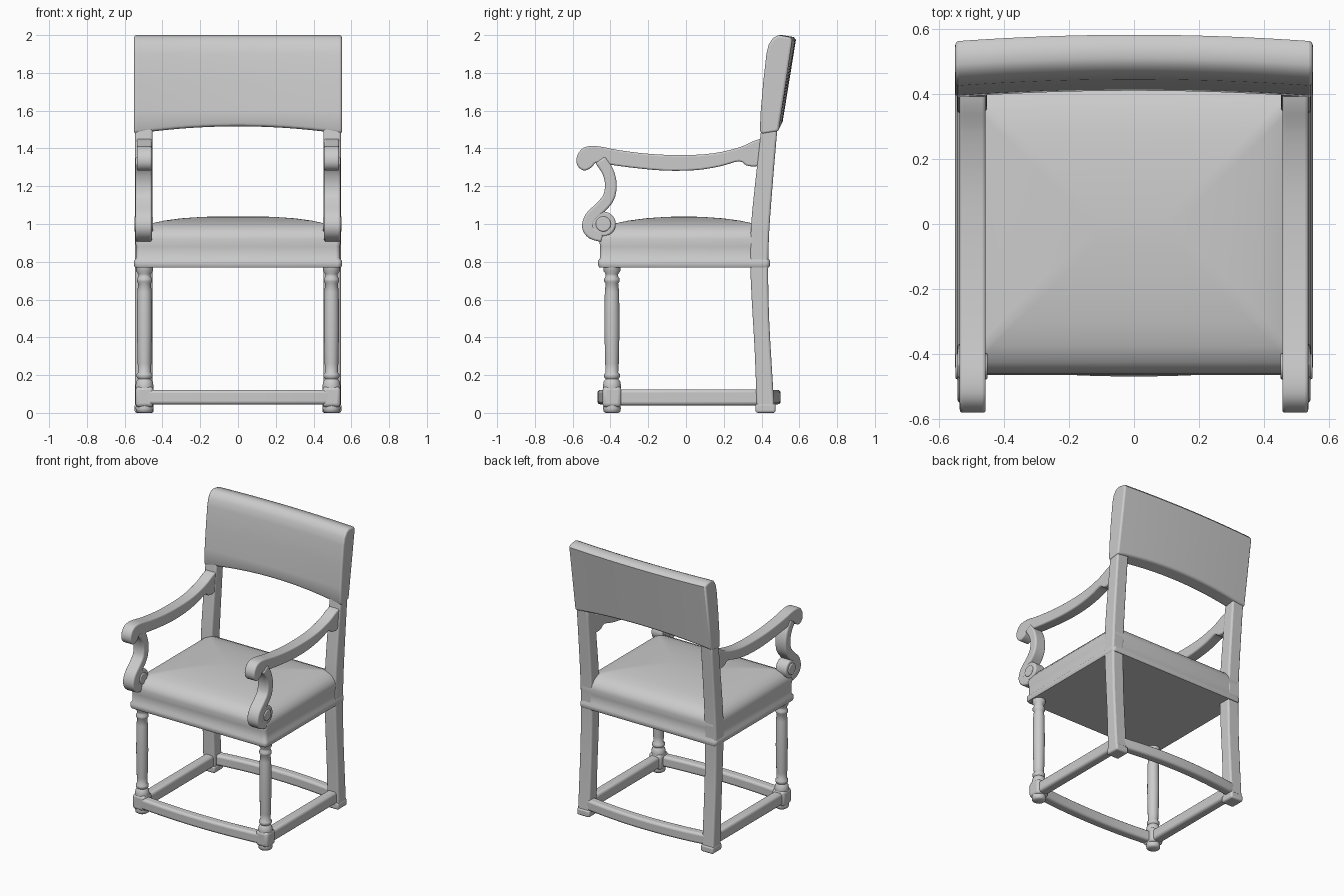
import bpy, bmesh, math
from mathutils import Vector
from mathutils.geometry import interpolate_bezier

cube = bpy.data.objects.get("Cube")
if cube:
    bpy.data.objects.remove(cube, do_unlink=True)

grey = bpy.data.materials.new("plain grey")
grey.use_nodes = True
COLOR = (0.6, 0.6, 0.6, 1)
grey.diffuse_color = COLOR
grey.node_tree.nodes["Principled BSDF"].inputs["Base Color"].default_value = COLOR


def finish(name, bm, bevel=0.0, angle=40, mirror=False):
    """Turn a bmesh into a shaded object, optionally bevelled and mirrored in x."""
    bmesh.ops.recalc_face_normals(bm, faces=bm.faces)
    mesh = bpy.data.meshes.new(name)
    bm.to_mesh(mesh)
    bm.free()
    mesh.materials.append(grey)
    obj = bpy.data.objects.new(name, mesh)
    bpy.context.collection.objects.link(obj)
    if bevel:
        mod = obj.modifiers.new("soft edges", 'BEVEL')
        mod.width, mod.segments = bevel, 3
        mod.limit_method, mod.angle_limit = 'ANGLE', math.radians(50)
    if mirror:
        obj.modifiers.new("other side", 'MIRROR')
    bpy.ops.object.select_all(action='DESELECT')
    obj.select_set(True)
    bpy.context.view_layer.objects.active = obj
    bpy.ops.object.shade_smooth_by_angle(angle=math.radians(angle))
    return obj


def smooth(points, steps=5):
    """Curve running through all the points."""
    pts = [Vector(p) for p in points]
    ext = [pts[0]] + pts + [pts[-1]]
    out = []
    for a, b, c, d in zip(ext, ext[1:], ext[2:], ext[3:]):
        out += interpolate_bezier(b, b + (c - a) / 6, c - (d - b) / 6, c, steps + 1)[:-1]
    return out + [pts[-1]]


def loft(rings):
    """Skin closed rings of equal length and cap both ends."""
    bm = bmesh.new()
    loops = [[bm.verts.new(p) for p in ring] for ring in rings]
    n = len(loops[0])
    for low, high in zip(loops, loops[1:]):
        for i in range(n):
            j = (i + 1) % n
            bm.faces.new((low[i], low[j], high[j], high[i]))
    bm.faces.new(loops[0])
    bm.faces.new(loops[-1])
    return bm


def slab(name, outline, x0, x1, bevel):
    """Extrude a side outline of (y, z) points across x, on both sides."""
    rings = [[(x, p[0], p[1]) for p in outline] for x in (x0, x1)]
    return finish(name, loft(rings), bevel, mirror=True)


def rounded_rect(x, y0, y1, r, z, n=6):
    ring = []
    for k, (cx, cy) in enumerate(((x - r, y1 - r), (r - x, y1 - r), (r - x, y0 + r), (x - r, y0 + r))):
        for i in range(n + 1):
            a = (k + i / n) * math.pi / 2
            ring.append((cx + r * math.cos(a), cy + r * math.sin(a), z))
    return ring


# Upholstered seat: band at the bottom, domed cushion above
levels = [(0.005, 0.77), (0, 0.78), (0, 0.805), (0.01, 0.82), (0.01, 0.88), (0.005, 0.92),
          (0.015, 0.95), (0.04, 0.98), (0.09, 1.003), (0.16, 1.018), (0.25, 1.03),
          (0.35, 1.037), (0.43, 1.04)]
finish("seat", loft([rounded_rect(0.55 - d, -0.465 + d, 0.445 - d, 0.025, z)
                     for d, z in levels]), angle=50)

# Back panel: cross-section swept across x, bowed backward, arched lower edge
rings = []
COLS = 20
for i in range(COLS + 1):
    x = -0.55 + 1.1 * i / COLS
    mid = 1 - (x / 0.55) ** 2
    low = 1.475 + 0.04 * mid
    section = [(0.40, low), (0.39, low + 0.02), (0.395, 1.6), (0.408, 1.75), (0.425, 1.9),
               (0.437, 1.95), (0.46, 1.985), (0.49, 2.0), (0.55, 1.99), (0.562, 1.975), (0.49, low + 0.015)]
    rings.append([(x, y + 0.02 * mid, z) for y, z in section])
finish("back_panel", loft(rings), 0.012, 45)

# Raked rear posts
front_edge = smooth([(0.375, 0), (0.365, 0.3), (0.348, 0.6), (0.34, 0.8), (0.345, 1), (0.37, 1.25), (0.40, 1.52)], 3)
back_edge = smooth([(0.485, 1.52), (0.458, 1.2), (0.44, 0.95), (0.435, 0.75), (0.44, 0.5), (0.457, 0.2), (0.47, 0)], 3)
slab("rear_post", front_edge + back_edge, 0.452, 0.545, 0.012)

# Armrests with a rolled front end
arm_outline = smooth([(0.41, 1.455), (0.36, 1.44), (0.28, 1.405), (0.15, 1.375), (0, 1.365), (-0.18, 1.37), (-0.35, 1.39),
                      (-0.47, 1.412), (-0.54, 1.405), (-0.577, 1.36), (-0.575, 1.31), (-0.54, 1.283),
                      (-0.50, 1.30), (-0.475, 1.325), (-0.42, 1.317), (-0.3, 1.3),
                      (-0.12, 1.283), (0.05, 1.285), (0.18, 1.305), (0.28, 1.332), (0.32, 1.31), (0.37, 1.305), (0.41, 1.32)], 3)
slab("armrest", arm_outline, 0.456, 0.536, 0.016)

# S-shaped arm supports: a ribbon of even width following a curve
path = smooth([(-0.455, 1.34), (-0.415, 1.28), (-0.398, 1.21), (-0.41, 1.14), (-0.455, 1.085),
               (-0.505, 1.035), (-0.519, 0.985), (-0.495, 0.95), (-0.44, 0.935)], 4)
left, right = [], []
for i, p in enumerate(path):
    t = path[min(i + 1, len(path) - 1)] - path[max(i - 1, 0)]
    side = Vector((-t.y, t.x)).normalized() * 0.031
    left.append(p + side)
    right.append(p - side)
slab("arm_support", left + right[::-1], 0.456, 0.543, 0.012)


def disc(name, r, x0, x1, bevel):
    circle = [(-0.438 + r * math.cos(a * math.pi / 14), 1.0 + r * math.sin(a * math.pi / 14)) for a in range(28)]
    slab(name, circle, x0, x1, bevel)


disc("support_scroll", 0.066, 0.456, 0.542, 0.01)
disc("scroll_eye", 0.04, 0.45, 0.549, 0.006)


# Turned front legs
def turned(name, profile, x, y, n=24):
    rings = [[(x + r * math.cos(2 * math.pi * i / n), y + r * math.sin(2 * math.pi * i / n), z)
              for i in range(n)] for r, z in profile]
    finish(name, loft(rings), angle=50, mirror=True)


turned("front_leg", [(0.045, 0.1), (0.048, 0.14), (0.044, 0.165), (0.034, 0.18), (0.042, 0.19),
                     (0.042, 0.205), (0.033, 0.215), (0.036, 0.26), (0.04, 0.45), (0.038, 0.64),
                     (0.033, 0.685), (0.041, 0.695), (0.041, 0.71), (0.033, 0.722), (0.033, 0.735),
                     (0.044, 0.75), (0.044, 0.78)], 0.495, -0.392)


# Leg blocks and feet
def block(name, x0, x1, y0, y1, z0, z1, bevel):
    slab(name, [(y0, z0), (y1, z0), (y1, z1), (y0, z1)], x0, x1, bevel)


block("front_leg_block", 0.447, 0.543, -0.442, -0.342, 0.03, 0.14, 0.02)
turned("front_foot", [(0.034, 0), (0.045, 0.008), (0.047, 0.025), (0.044, 0.05)], 0.495, -0.392)
block("rear_foot", 0.447, 0.547, 0.368, 0.474, 0, 0.05, 0.012)

# Side stretchers
block("side_stretcher", 0.458, 0.53, -0.37, 0.40, 0.04, 0.125, 0.018)


# Front and rear stretchers, bowed outward
def bowed(name, y, bow, depth):
    rings = []
    for i in range(17):
        x = -0.5 + i / 16
        cy = y + bow * (1 - (x / 0.5) ** 2)
        rings.append([(x, cy + sy * depth, z) for sy, z in ((-1, 0.045), (1, 0.045), (1, 0.122), (-1, 0.122))])
    finish(name, loft(rings), 0.016)


bowed("front_stretcher", -0.405, -0.03, 0.034)
bowed("rear_stretcher", 0.425, 0.042, 0.034)
